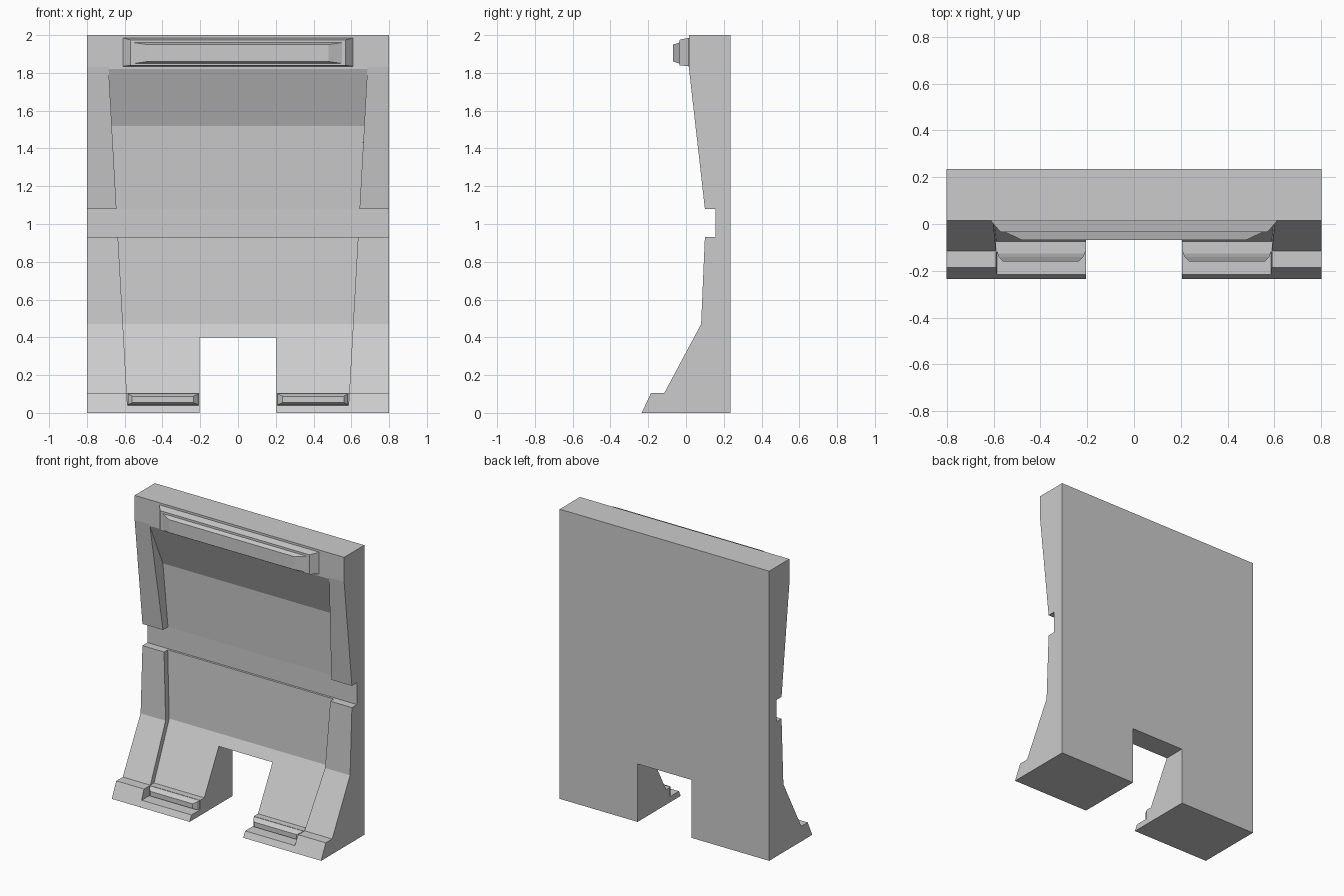
import bpy
import bmesh

# Remove the default object
if "Cube" in bpy.data.objects:
    bpy.data.objects.remove(bpy.data.objects["Cube"], do_unlink=True)

# Single material
GREY = (0.6, 0.6, 0.6, 1)
mat = bpy.data.materials.new("concrete grey")
mat.use_nodes = True
mat.diffuse_color = GREY
mat.node_tree.nodes["Principled BSDF"].inputs["Base Color"].default_value = GREY

BACK = 0.235


def seam(z):
    """Half width of the recessed panel at height z."""
    return 0.583 + 0.056 * z


def finish(bm, name):
    bmesh.ops.recalc_face_normals(bm, faces=bm.faces[:])
    mesh = bpy.data.meshes.new(name)
    bm.to_mesh(mesh)
    bm.free()
    mesh.materials.append(mat)
    obj = bpy.data.objects.new(name, mesh)
    bpy.context.collection.objects.link(obj)
    return obj


def bridge(name, rings):
    """Join rings of equal length into a closed solid with end caps."""
    bm = bmesh.new()
    loops = [[bm.verts.new(p) for p in ring] for ring in rings]
    for a, b in zip(loops, loops[1:]):
        for i in range(len(a)):
            j = (i + 1) % len(a)
            bm.faces.new((a[i], a[j], b[j], b[i]))
    bm.faces.new(loops[0])
    bm.faces.new(loops[-1][::-1])
    return finish(bm, name)


def slab(name, profile, x0, x1):
    """Extrude a (y, z) profile sideways between two x functions of height."""
    return bridge(name, [[(f(z), y, z) for y, z in profile] for f in (x0, x1)])


def stepped_bar(name, steps):
    """Rectangles (y, left x, right x, low z, high z) lofted towards the front."""
    return bridge(name, [[(a, y, lo), (b, y, lo), (b, y, hi), (a, y, hi)]
                         for y, a, b, lo, hi in steps])


# Profiles, from the top down the front
pillar = [(BACK, 2), (0.015, 2), (0.015, 1.83), (0.10, 1.08), (0.155, 1.08),
          (0.155, 0.93), (0.10, 0.93), (0.08, 0.47), (-0.115, 0.105),
          (-0.185, 0.105), (-0.235, 0), (BACK, 0)]
panel = [(BACK, 2), (0.015, 2), (0.015, 1.82), (0.135, 1.52), (0.155, 1.08),
         (0.155, 0.93), (0.14, 0.93), (0.12, 0.47), (0.083, 0.4), (BACK, 0.4)]
leg = [(BACK, 0.4), (0.083, 0.4), (-0.075, 0.105), (-0.12, 0.105),
       (-0.12, 0.04), (-0.215, 0.04), (-0.235, 0), (BACK, 0)]

# Recessed centre and top handle
slab("center_panel", panel, lambda z: -seam(z), seam)
stepped_bar("top_bar", [
    (0.02, -0.61, 0.61, 1.835, 1.985), (0.012, -0.61, 0.61, 1.835, 1.985),
    (-0.035, -0.57, 0.57, 1.84, 1.975), (-0.035, -0.55, 0.55, 1.85, 1.96),
    (-0.068, -0.48, 0.48, 1.86, 1.95)])

# Side pillars, legs and foot bars
for side, s in (("left", 1), ("right", -1)):
    slab(side + "_pillar", pillar, lambda z: s * seam(z), lambda z: s * 0.8)
    slab(side + "_leg", leg, lambda z: s * 0.205, lambda z: s * seam(z))
    stepped_bar(side + "_foot_bar", [
        (-0.11, s * 0.21, s * 0.583, 0.042, 0.103),
        (-0.125, s * 0.21, s * 0.583, 0.042, 0.103),
        (-0.14, s * 0.215, s * 0.578, 0.045, 0.098),
        (-0.16, s * 0.235, s * 0.56, 0.055, 0.088)])
